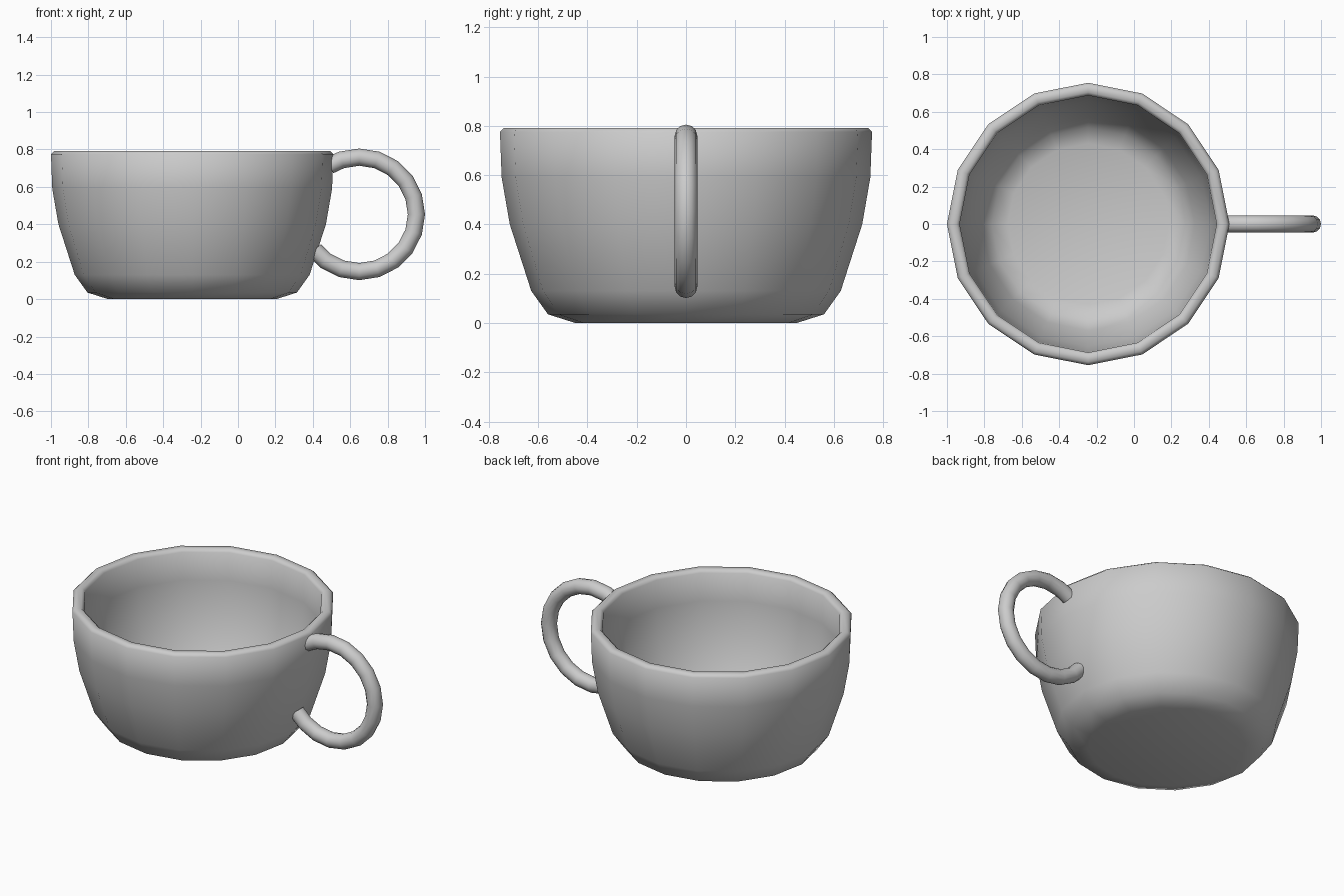
import bpy, bmesh
from math import cos, sin, pi, radians

cube = bpy.data.objects.get("Cube")
if cube:
    bpy.data.objects.remove(cube, do_unlink=True)

# One plain glaze colour
glaze = bpy.data.materials.new("grey_glaze")
glaze.use_nodes = True
colour = (0.6, 0.6, 0.6, 1)
glaze.diffuse_color = colour
glaze.node_tree.nodes["Principled BSDF"].inputs["Base Color"].default_value = colour


def ring_mesh(name, rings, smooth_angle):
    """Skin a list of equal vertex rings and cap both ends."""
    bm = bmesh.new()
    loops = [[bm.verts.new(p) for p in ring] for ring in rings]
    n = len(loops[0])
    for a, b in zip(loops, loops[1:]):
        for i in range(n):
            j = (i + 1) % n
            bm.faces.new((a[i], a[j], b[j], b[i]))
    bm.faces.new(loops[0])
    bm.faces.new(loops[-1])
    bmesh.ops.recalc_face_normals(bm, faces=bm.faces)
    mesh = bpy.data.meshes.new(name)
    bm.to_mesh(mesh)
    bm.free()
    mesh.materials.append(glaze)
    obj = bpy.data.objects.new(name, mesh)
    bpy.context.collection.objects.link(obj)
    bpy.ops.object.select_all(action='DESELECT')
    obj.select_set(True)
    bpy.context.view_layer.objects.active = obj
    bpy.ops.object.shade_smooth_by_angle(angle=radians(smooth_angle))
    return obj


# Cup: radius and height, up the outside, over the lip, down the inside
CUP_X, SIDES = -0.245, 16
outside = [(0.45, 0), (0.56, 0.035), (0.628, 0.13), (0.715, 0.4),
           (0.748, 0.59), (0.755, 0.775)]
lip = [(0.738, 0.792), (0.704, 0.792), (0.687, 0.775)]
inside = [(0.685, 0.6), (0.655, 0.41), (0.57, 0.155), (0.515, 0.08), (0.43, 0.05)]
rings = [[(CUP_X + r * cos(2 * pi * i / SIDES), r * sin(2 * pi * i / SIDES), z)
          for i in range(SIDES)] for r, z in outside + lip + inside]
ring_mesh("cup_bowl", rings, 80)

# Handle: round tube along an arc whose ends sink into the cup wall
HX, HZ, RADIUS, TUBE, TUBE_SIDES = 0.648, 0.453, 0.306, 0.046, 12
angles = [-142] + list(range(-126, 109, 18)) + [122]
rings = []
for a in map(radians, angles):
    ring = []
    for i in range(TUBE_SIDES):
        t = 2 * pi * i / TUBE_SIDES
        r = RADIUS + TUBE * cos(t)
        ring.append((HX + r * cos(a), TUBE * sin(t), HZ + r * sin(a)))
    rings.append(ring)
ring_mesh("handle", rings, 60)
